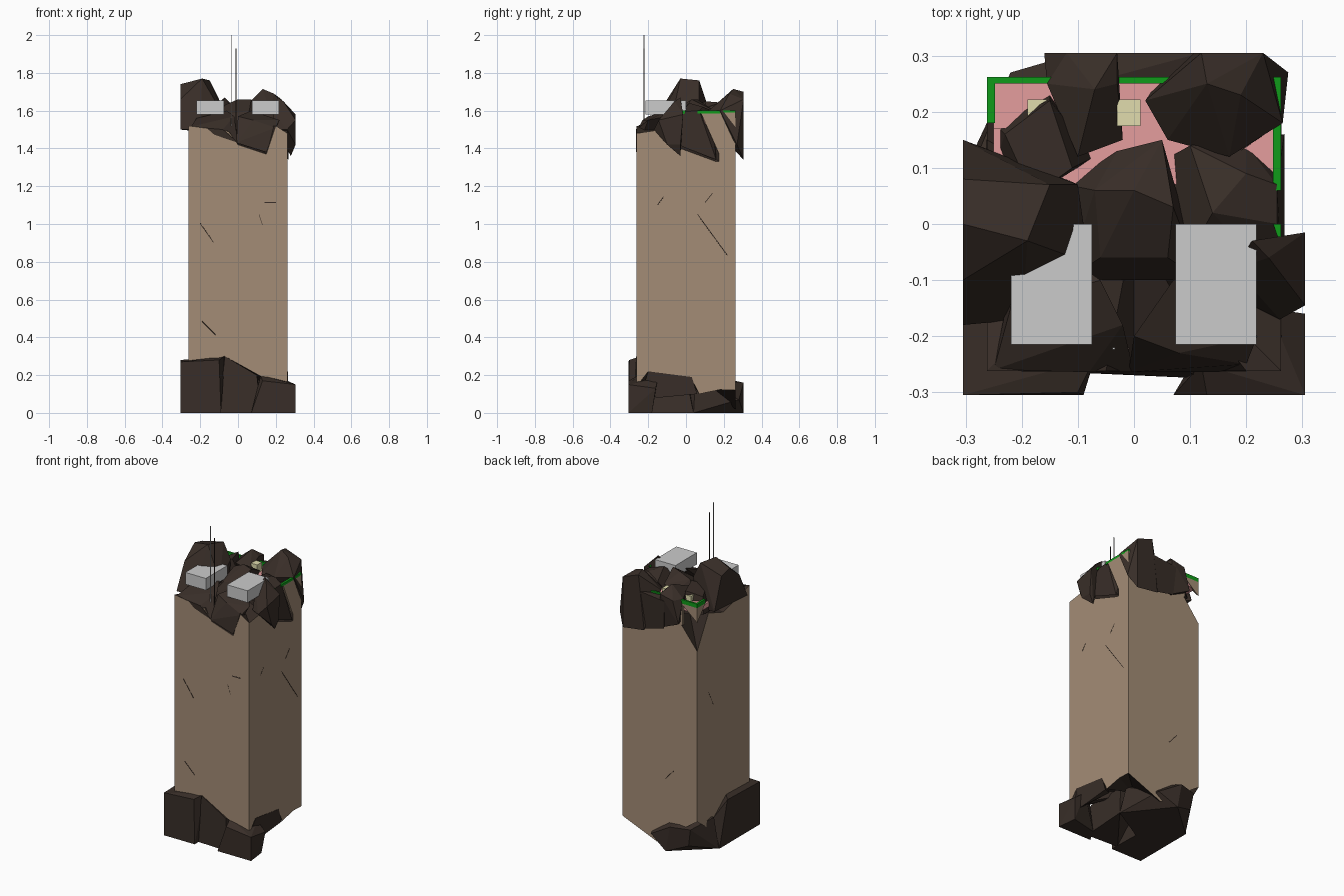
import bpy, bmesh
from mathutils import Vector

W = 0.262     # half width of the tower


def material(name, rgb):
    m = bpy.data.materials.new(name)
    m.diffuse_color = (*rgb, 1)
    return m


BEIGE = material("beige_wall", (0.37, 0.265, 0.18))
DARK = material("dark_rubble", (0.040, 0.027, 0.021))
GREEN = material("green_trim", (0.005, 0.33, 0.01))
PINK = material("pink_roof", (0.78, 0.34, 0.34))
CREAM = material("cream", (0.75, 0.72, 0.42))


def finish(name, bm, *mats):
    bmesh.ops.recalc_face_normals(bm, faces=bm.faces)
    me = bpy.data.meshes.new(name)
    bm.to_mesh(me)
    bm.free()
    for m in mats:
        if m:
            me.materials.append(m)
    ob = bpy.data.objects.new(name, me)
    bpy.context.collection.objects.link(ob)
    return ob


def box(name, lo, hi, mat=None):
    bm = bmesh.new()
    bmesh.ops.create_cube(bm, size=1)
    lo, hi = Vector(lo), Vector(hi)
    for v in bm.verts:
        v.co = (lo + hi) / 2 + v.co * (hi - lo)
    return finish(name, bm, mat)


def rock(name, pts, mat=DARK):
    """Faceted chunk: convex hull of a few corner points."""
    bm = bmesh.new()
    for p in pts:
        bm.verts.new(p)
    bmesh.ops.convex_hull(bm, input=bm.verts)
    bmesh.ops.delete(bm, geom=[v for v in bm.verts if not v.link_faces], context='VERTS')
    bmesh.ops.dissolve_limit(bm, angle_limit=0.15, verts=bm.verts, edges=bm.edges)
    return finish(name, bm, mat)


def height(line, t):
    for (a, za), (b, zb) in zip(line, line[1:]):
        if a <= t <= b:
            return za + (zb - za) * (t - a) / (b - a)
    return line[-1][1]


# broken lower and upper outline of each wall: (position along wall, z)
SIDES = [
    (lambda t: (t, -W), 1,
     [(-W, .24), (-.07, .30), (.2, .15), (W, .14)],
     [(-W, 1.52), (-.05, 1.49), (0, 1.42), (.15, 1.37), (.2, 1.52), (W, 1.48)]),
    (lambda t: (W, t), 1,
     [(-W, .14), (-.2, .22), (.03, .18), (.07, .10), (W, .14)],
     [(-W, 1.48), (-.13, 1.5), (-.03, 1.4), (.16, 1.33), (.175, 1.33), (.18, 1.59), (W, 1.59)]),
    (lambda t: (t, W), -1,
     [(-W, .22), (-.16, .15), (.02, .02), (W, .12)],
     [(-W, 1.30), (-.12, 1.48), (.0, 1.45), (.2, 1.5), (W, 1.59)]),
    (lambda t: (-W, t), -1,
     [(-W, .24), (0, .2), (.1, .1), (W, .22)],
     [(-W, 1.52), (-.18, 1.5), (0, 1.45), (.15, 1.5), (W, 1.30)]),
]

# tower walls, closed by dark fracture surfaces
bm = bmesh.new()
low, high = [], []
for pos, step, bot, top in SIDES:
    ts = sorted({t for t, z in bot + top})[::step][:-1]
    for t in ts:
        low.append(bm.verts.new((*pos(t), height(bot, t))))
        high.append(bm.verts.new((*pos(t), height(top, t))))
cl, ch = bm.verts.new((0, 0, .2)), bm.verts.new((0, 0, 1.5))
n = len(low)
for i in range(n):
    j = (i + 1) % n
    bm.faces.new((low[i], low[j], high[j], high[i]))
    bm.faces.new((low[j], low[i], cl)).material_index = 1
    bm.faces.new((high[i], high[j], ch)).material_index = 1
finish("tower_walls", bm, BEIGE, DARK)

# hairline cracks: (wall, t0, z0, t1, z1)
for k, (s, t0, z0, t1, z1) in enumerate([
        (0, -.20, 1.0, -.13, .90), (0, -.19, .48, -.12, .41), (0, .14, 1.11, .2, 1.11),
        (0, .11, 1.05, .13, .99), (1, .06, 1.05, .22, .83), (1, .1, 1.11, .14, 1.16),
        (1, -.15, 1.1, -.12, 1.14), (2, -.1, .5, -.04, .43), (3, .1, .9, .15, 1.0)]):
    pos = SIDES[s][0]
    rock(f"crack_{k}", [Vector((*pos(t), z + dz)) + Vector((*pos(t), 0)) * g
                        for t, z in ((t0, z0), (t1, z1))
                        for dz in (0, .006) for g in (-.01, .003)])

# broken foundation
E = .305
rock("base_left", [(-E, -E, 0), (-.09, -E, 0), (-E, -E, .27), (-.25, -E, .25), (-.1, -.3, .28),
                   (-.07, -.24, .3), (-E, .02, .28), (-E, .1, 0), (-.26, .1, .18), (-.1, .1, 0)])
rock("base_front", [(-.1, -.265, 0), (.12, -.275, 0), (-.07, -.265, .3), (.1, -.265, .2),
                    (-.1, .0, .25), (.14, .04, 0), (.1, 0, .2)])
rock("base_back", [(-.3, .1, 0), (-.07, E, 0), (.14, .04, 0), (-.1, -.1, 0), (-.2, .26, .05),
                   (-.1, E, .16), (.05, .28, .07), (-.28, .12, .2), (.1, .05, .18), (-.22, .27, .16)])
rock("base_right", [(.07, -E, 0), (E, -E, 0), (.13, -E, .17), (E, -E, .15), (E, -.16, .13),
                    (.29, -.18, 0), (.12, -.25, .2), (.24, -.15, .18), (.12, -.22, 0)])
rock("base_right_side", [(.24, -.24, .1), (.264, -.2, .22), (.265, -.1, .2), (.264, .03, .19),
                         (.264, .06, .10), (.2, .02, .12), (.16, -.1, .2), (.264, -.15, .08)])

# intact part of the roof, with trim
box("roof", (-.25, .07, 1.53), (.25, .25, 1.56), PINK)
box("back_trim", (-W, .25, 1.575), (W, W, 1.6), GREEN)
box("left_trim", (-W, .18, 1.575), (-.248, W, 1.6), GREEN)
box("right_trim", (.248, .06, 1.585), (W, W, 1.6), GREEN)
rock("right_trim_end", [(.248, -.0, 1.6), (W, -.0, 1.6), (W, -.04, 1.6), (W, -.01, 1.58)], GREEN)
box("back_parapet", (-.16, .25, 1.44), (W, W, 1.575), BEIGE)
rock("right_parapet", [(x, y, z) for x in (.25, W) for y, z in
                       ((.08, 1.585), (W, 1.585), (.18, 1.36), (W, 1.36))], BEIGE)
rock("corner_wall_piece", [(-W, .18, 1.575), (-W, W, 1.575), (-.15, W, 1.575), (-W, W, 1.48)],
     BEIGE)
rock("corner_roof", [(-.25, .17, 1.578), (-.25, .25, 1.578), (-.14, .25, 1.578),
                     (-.14, .17, 1.578), (-.2, .2, 1.56)], PINK)
for i, x in enumerate((-.19, -.03)):
    box(f"roof_vent_{i}", (x, .175, 1.55), (x + .042, .222, 1.615), CREAM)

# upper rubble
rock("rubble_left_peak", [(-E, -.18, 1.5), (-E, .15, 1.52), (-E, 0, 1.74), (-.19, -.03, 1.77),
                          (-.15, .07, 1.76), (-E, -.1, 1.66), (-.08, -.07, 1.58), (-.15, 0, 1.72),
                          (-.1, .07, 1.66), (-.2, -.17, 1.5), (-.12, .08, 1.48), (-E, .08, 1.72)])
rock("rubble_back_left", [(-.25, .1, 1.5), (-.25, .18, 1.5), (-.15, .24, 1.5), (-.23, .16, 1.6),
                          (-.15, .22, 1.64), (-.11, .1, 1.65), (-.07, .12, 1.54), (-.18, .05, 1.62)])
rock("rubble_back", [(-.16, E, 1.46), (-.155, .25, 1.6), (-.12, E, 1.6), (-.03, E, 1.62),
                     (-.03, .25, 1.63), (-.04, .21, 1.62), (-.1, .12, 1.62), (-.03, .28, 1.40),
                     (-.12, .2, 1.45), (-.07, .24, 1.67), (-.02, .15, 1.58)])
rock("rubble_back_right", [(.08, E, 1.36), (.23, E, 1.34), (.275, .27, 1.42), (.23, E, 1.66),
                           (.12, E, 1.70), (.13, .25, 1.715), (.19, .23, 1.69), (.02, .22, 1.6),
                           (.265, .18, 1.6), (.17, .12, 1.6), (.06, .15, 1.58), (.1, .2, 1.45)])
rock("rubble_back_ledge", [(-.05, .29, 1.40), (.12, .3, 1.36), (-.06, E, 1.58), (.12, E, 1.6),
                           (-.04, .262, 1.59), (.1, .262, 1.59), (0, .265, 1.42)])
rock("rubble_right_side", [(.1, .14, 1.6), (.2, .09, 1.62), (.255, .07, 1.6), (.268, .16, 1.34),
                           (.268, -.02, 1.41), (.265, -.12, 1.5), (.1, -.05, 1.58), (.03, .1, 1.5),
                           (.14, .02, 1.64), (.2, .14, 1.55), (.255, -.0, 1.595)])
rock("rubble_right", [(.18, -.08, 1.6), (E, -.015, 1.58), (E, -.145, 1.55), (.21, -.03, 1.67),
                      (.24, -.06, 1.65), (E, -.03, 1.42), (.26, -.17, 1.5), (E, -.1, 1.42),
                      (.2, -.14, 1.5), (.28, -.03, 1.36)])
rock("rubble_middle", [(-.12, .07, 1.54), (-.07, .06, 1.63), (0, .06, 1.66), (.05, .15, 1.6),
                       (.06, -.06, 1.6), (-.06, -.06, 1.58), (.07, .03, 1.66), (-.03, .13, 1.57),
                       (.12, -.1, 1.5), (-.12, -.1, 1.5)])
rock("rubble_front_left", [(-.25, -.26, 1.515), (-.08, -.264, 1.5), (-.09, -.2, 1.55),
                           (-.22, -.15, 1.56), (-.06, -.1, 1.6), (0, -.264, 1.43), (-.02, -.18, 1.57),
                           (-.2, 0, 1.5)])
rock("rubble_front", [(-.01, -.264, 1.43), (.15, -.264, 1.38), (.2, -.25, 1.51), (.08, -.23, 1.55),
                      (.0, -.2, 1.57), (.07, -.1, 1.6), (.15, -.1, 1.57), (.22, -.2, 1.55)])

# rooftop units and aerials
for side, x in (("left", -.147), ("right", .146)):
    box(f"rooftop_unit_{side}", (x - .072, -.215, 1.58), (x + .072, 0, 1.655))
for i, (x, top) in enumerate(((-.036, 2.0), (-.01, 1.93))):
    box(f"aerial_{i}", (x - .002, -.224, 1.5), (x + .002, -.22, top), DARK if i else None)
